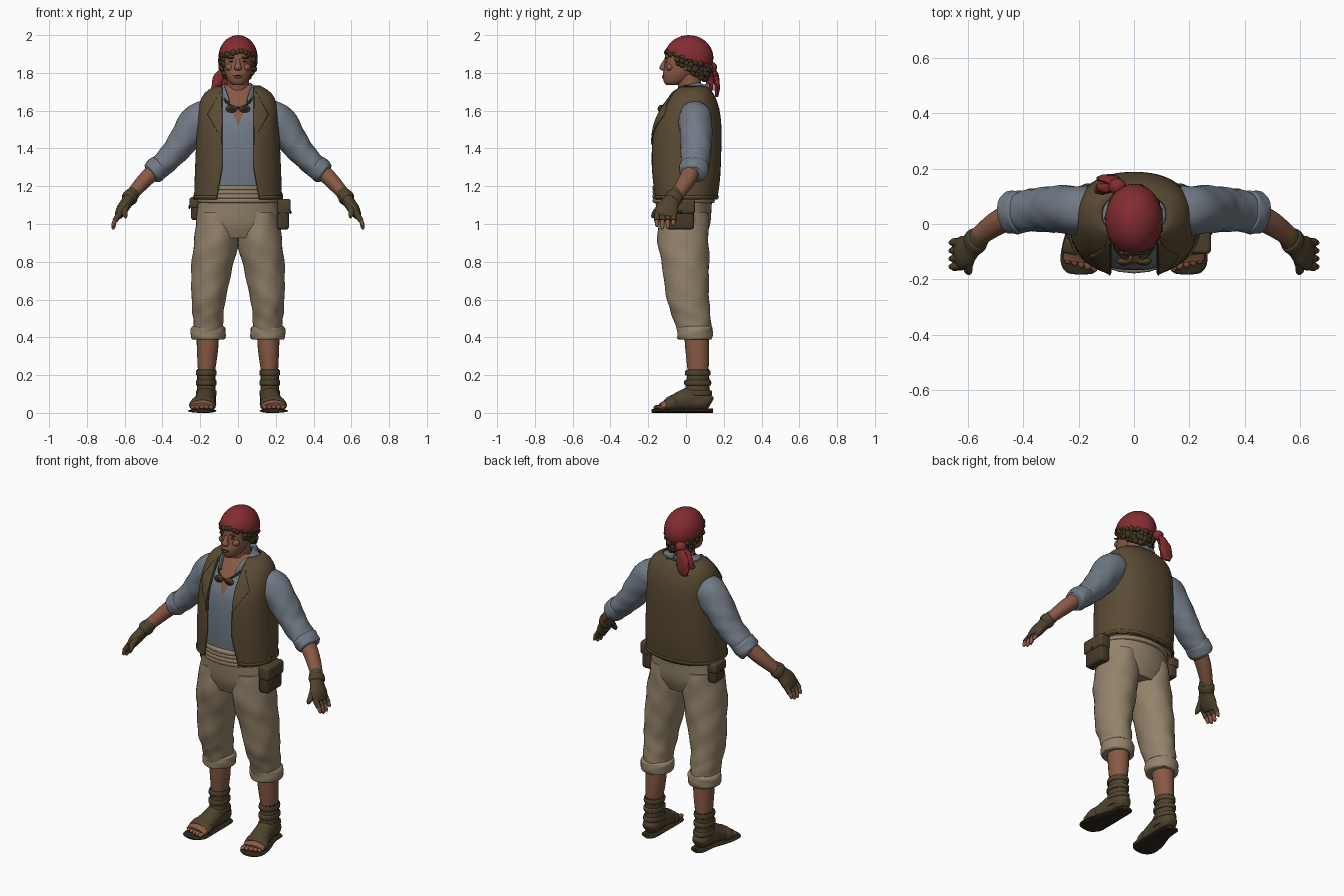
import bpy, bmesh, random
from math import sin, cos, pi, asin, radians
from mathutils import Vector, Matrix

random.seed(4)
cube = bpy.data.objects.get("Cube")
if cube:
    bpy.data.objects.remove(cube)


def material(name, r, g, b):
    m = bpy.data.materials.new(name)
    col = tuple((c / 255) ** 2.2 for c in (r, g, b)) + (1,)
    m.use_nodes = True
    m.diffuse_color = col
    node = next(n for n in m.node_tree.nodes if n.type == 'BSDF_PRINCIPLED')
    node.inputs["Base Color"].default_value = col
    node.inputs["Roughness"].default_value = 0.9
    return m


SKIN = material("tanned skin", 136, 90, 70)
SHIRT = material("blue grey linen", 112, 121, 132)
VEST = material("brown vest cloth", 90, 76, 55)
TROUSERS = material("khaki cloth", 146, 130, 106)
RED = material("red scarf cloth", 130, 48, 52)
LEATHER = material("olive leather", 80, 68, 49)
HAIR = material("dark brown hair", 70, 57, 40)
POUCH = material("dark pouch leather", 74, 60, 46)
SOLE = material("dark sole", 50, 43, 33)


def finish(name, bm, mat, normals=True):
    if normals:
        bmesh.ops.recalc_face_normals(bm, faces=bm.faces)
    me = bpy.data.meshes.new(name)
    bm.to_mesh(me)
    bm.free()
    me.materials.append(mat)
    ob = bpy.data.objects.new(name, me)
    bpy.context.collection.objects.link(ob)
    return ob


def paint(ob, mat, rule):
    ob.data.materials.append(mat)
    for p in ob.data.polygons:
        if rule(p.center):
            p.material_index = 1


def spline(pts, k=5):
    p = [Vector(q) for q in [pts[0], *pts, pts[-1]]]
    out = []
    for a, b, c, d in zip(p, p[1:], p[2:], p[3:]):
        for i in range(k):
            t = i / k
            out.append(b + (c - a) * (t / 2) + (a * 2 - b * 5 + c * 4 - d) * (t * t / 2)
                       + (b * 3 - a - c * 3 + d) * (t ** 3 / 2))
    return out + [p[-1]]


def tube(name, pts, mat, ref=(1, 0, 0), s=1, flat=False, fold=0, n=24):
    """Skin rings along a path; each point is x, y, z and two radii."""
    bm, rings = bmesh.new(), []
    path = spline(pts)
    for i, q in enumerate(path):
        nxt, prv = path[min(i + 1, len(path) - 1)], path[max(i - 1, 0)]
        t = Vector((0, 0, 1)) if flat else Vector((nxt - prv)[:3]).normalized()
        side = Vector(ref)
        side = (side - t * side.dot(t)).normalized()
        up = t.cross(side)
        ring = []
        for j in range(n):
            a = 2 * pi * j / n
            f = 1 + fold * (sin(5 * a + 0.8 * i) * 0.5 + sin(3 * a - 1.3 * i) * 0.6)
            v = Vector(q[:3]) + (side * cos(a) * q[3] + up * sin(a) * q[4]) * f
            ring.append(bm.verts.new((v.x * s, v.y, v.z)))
        rings.append(ring)
    for r, u in zip(rings, rings[1:]):
        for j in range(n):
            bm.faces.new((r[j], r[(j + 1) % n], u[(j + 1) % n], u[j]))
    bm.faces.new(rings[0])
    bm.faces.new(rings[-1])
    return finish(name, bm, mat)


def band(name, c, rx, ry, h, mat, s=1):
    """Flat strap or roll around an upright part."""
    x, y, z = c
    return tube(name, [(x, y, z - h, rx * .93, ry * .93), (x, y, z - h * .6, rx, ry),
                       (x, y, z + h * .6, rx, ry), (x, y, z + h, rx * .93, ry * .93)],
                mat, s=s, flat=True)


def ball(name, loc, size, mat, turn=0):
    bm = bmesh.new()
    bmesh.ops.create_uvsphere(bm, u_segments=16, v_segments=10, radius=1)
    bm.transform(Matrix.Translation(loc) @ Matrix.Rotation(turn, 4, 'Y') @ Matrix.Diagonal((*size, 1)))
    return finish(name, bm, mat)


def box(name, loc, size, mat, bevel):
    bm = bmesh.new()
    bmesh.ops.create_cube(bm, size=1)
    bm.transform(Matrix.Translation(loc) @ Matrix.Diagonal((*size, 1)))
    bmesh.ops.bevel(bm, geom=bm.edges[:], offset=bevel, segments=3, affect='EDGES', profile=.5)
    return finish(name, bm, mat)


# Torso profile: height, half width, front y, back y
TORSO = spline([(1.13, .222, -.165, .155), (1.25, .218, -.176, .17), (1.4, .212, -.178, .176),
                (1.52, .205, -.165, .176), (1.61, .198, -.125, .165), (1.68, .175, -.075, .14),
                (1.72, .125, -.04, .11), (1.745, .07, -.03, .085)], 8)


def torso(z):
    for a, b in zip(TORSO, TORSO[1:]):
        if z <= b[0]:
            return a.lerp(b, (z - a[0]) / (b[0] - a[0]))
    return TORSO[-1]


def shell(name, z0, z1, grow, mat, start, stop, thick=0, rows=30, n=48):
    """Sheet on the torso profile between two angles that depend on height."""
    bm, grid = bmesh.new(), []
    for i in range(rows + 1):
        z = z0 + (z1 - z0) * i / rows
        _, rx, yf, yb = torso(z)
        row = []
        for j in range(n + 1):
            a = start(z) + (stop(z) - start(z)) * j / n
            sx, cy = sin(a), cos(a)
            x = (rx + grow) * abs(sx) ** .85 * (1 if sx > 0 else -1)
            y = (yf + yb) / 2 - ((yb - yf) / 2 + grow) * abs(cy) ** .85 * (1 if cy > 0 else -1)
            row.append(bm.verts.new((x, y, z)))
        grid.append(row)
    for r, u in zip(grid, grid[1:]):
        for j in range(n):
            bm.faces.new((r[j], r[j + 1], u[j + 1], u[j]))
    ob = finish(name, bm, mat, False)
    if thick:
        mod = ob.modifiers.new("thickness", 'SOLIDIFY')
        mod.thickness, mod.offset = thick, 0
    return ob


def at_x(x, z):
    return asin(min(1, x / torso(z)[1]) ** (1 / .85))


def opening(z):
    return at_x(.08 + .03 * max(0, (1.3 - z) / .17), z)


# Shirt with an open neck cut in as a skin wedge
shirt = shell("shirt", 1.15, 1.735, -.012, SHIRT, lambda z: -pi, lambda z: pi, n=64)
bm = bmesh.new()
bm.from_mesh(shirt.data)
for side in (1, -1):
    bmesh.ops.bisect_plane(bm, geom=bm.verts[:] + bm.edges[:] + bm.faces[:],
                           plane_co=(0, 0, 1.52), plane_no=(side, 0, -.42))
bm.to_mesh(shirt.data)
bm.free()
paint(shirt, SKIN, lambda c: c.y < .0 and abs(c.x) < (c.z - 1.52) * .42)

# Vest, lapels and hem
shell("vest", 1.13, 1.728, .006, VEST, opening, lambda z: 2 * pi - opening(z), .01, n=64)
shell("vest_hem", 1.135, 1.15, .012, VEST, opening, lambda z: 2 * pi - opening(z), .008, rows=2, n=64)


def lapel_edge(z):
    return at_x(.08 + .07 * max(.05, 1 - abs(z - 1.58) / .13), z)


shell("left_lapel", 1.42, 1.7, .014, VEST, opening, lapel_edge, .008, n=8)
shell("right_lapel", 1.42, 1.7, .014, VEST, lambda z: -lapel_edge(z), lambda z: -opening(z), .008, n=8)

# Neck, shirt collar and head
tube("neck", [(0, .03, 1.64, .068, .065), (0, .022, 1.72, .06, .062), (0, .005, 1.82, .058, .065)], SKIN)
for s, side in ((1, "left"), (-1, "right")):
    tube(side + "_collar", [(0, .105, 1.725, .012, .03), (.055, .085, 1.725, .012, .03),
                            (.085, .02, 1.71, .012, .03), (.075, -.05, 1.68, .012, .032),
                            (.055, -.09, 1.64, .008, .02)], SHIRT, ref=(.8, -.3, .2), s=s, n=12)
tube("head", [(0, -.075, 1.735, .026, .03), (0, -.057, 1.753, .05, .06), (0, -.035, 1.79, .067, .088),
              (0, -.015, 1.83, .076, .1), (0, 0, 1.87, .08, .113), (0, .01, 1.91, .083, .118),
              (0, .012, 1.96, .06, .09)], SKIN, flat=True, n=32)
tube("nose", [(0, -.108, 1.872, .01, .008), (0, -.119, 1.845, .013, .014),
              (0, -.124, 1.825, .02, .017), (0, -.118, 1.812, .012, .008)], SKIN, flat=True, n=12)
ball("mouth", (0, -.121, 1.785), (.026, .005, .003), SOLE)
ball("lower_lip", (0, -.12, 1.777), (.02, .008, .006), SKIN)
for s, side in ((1, "left"), (-1, "right")):
    ball(side + "_eye", (s * .033, -.103, 1.86), (.014, .004, .004), SOLE)
    ball(side + "_eyebrow", (s * .035, -.105, 1.878), (.02, .007, .005), HAIR, s * .15)
    ball(side + "_cheek", (s * .042, -.085, 1.83), (.025, .02, .02), SKIN)
    ball(side + "_ear", (s * .083, .005, 1.84), (.01, .02, .03), SKIN)


# Curly hair under the scarf
def scarf_edge(y):
    return 1.922 - (y + .12) * .36


bm = bmesh.new()
for i in range(30):
    a = 2 * pi * i / 30
    x, y = .09 * sin(a), .014 - .112 * cos(a)
    for row in range(1 if cos(a) > .6 else 3 if cos(a) > -.2 else 4):
        spot = Vector((x * (1 - .04 * row), y * (1 - .05 * row), scarf_edge(y) - .004 - .02 * row))
        spot += Vector([random.uniform(-.005, .005) for _ in range(3)])
        bmesh.ops.create_icosphere(bm, subdivisions=2, radius=random.uniform(.014, .019),
                                   matrix=Matrix.Translation(spot))
finish("curly_hair", bm, HAIR)

# Head scarf: dome cut along a sloping edge, knot and tails
bm = bmesh.new()
bmesh.ops.create_uvsphere(bm, u_segments=32, v_segments=20, radius=1)
bm.transform(Matrix.Translation((0, .015, 1.88)) @ Matrix.Diagonal((.104, .13, .12, 1)))
bmesh.ops.bisect_plane(bm, geom=bm.verts[:] + bm.edges[:] + bm.faces[:], plane_co=(0, -.12, 1.918),
                       plane_no=(0, .36, 1), clear_inner=True)
scarf = finish("head_scarf", bm, RED)
scarf.modifiers.new("thickness", 'SOLIDIFY').thickness = .008
ball("scarf_knot", (-.06, .135, 1.83), (.032, .03, .028), RED)
tube("scarf_tail_long", [(-.06, .14, 1.83, .015, .012), (-.085, .16, 1.78, .034, .014),
                         (-.095, .165, 1.72, .04, .014), (-.1, .162, 1.675, .022, .008)], RED, fold=.12)
tube("scarf_tail_short", [(-.06, .13, 1.83, .015, .012), (-.1, .13, 1.78, .026, .02),
                          (-.118, .125, 1.71, .026, .02)], RED, fold=.12)

# Goggles hanging on a cord
tube("goggle_cord", [(-.075, -.03, 1.7, .006, .006), (-.06, -.1, 1.645, .006, .006),
                     (0, -.135, 1.615, .006, .006), (.06, -.1, 1.645, .006, .006),
                     (.075, -.03, 1.7, .006, .006)], LEATHER, ref=(0, 0, 1), n=8)
for s, side in ((1, "left"), (-1, "right")):
    ball(side + "_goggle_rim", (s * .035, -.135, 1.61), (.03, .012, .021), LEATHER)
    ball(side + "_goggle_lens", (s * .035, -.142, 1.61), (.021, .008, .014), SOLE)

# Hips and sash
tube("trouser_seat", [(0, -.01, 1.2, .2, .155), (0, -.012, 1.1, .212, .148), (0, -.01, 1.0, .222, .138),
                      (0, -.01, .925, .19, .11)], TROUSERS, flat=True, n=40)
for i in range(4):
    band("sash_fold", (0, -.012, 1.125 + .022 * i), .214 - .002 * i, .163 + .002 * (i % 2), .014, TROUSERS)

# Belt pouches
for name, x, y, z, w, d, h in (("left_pouch", .238, -.03, 1.05, .065, .145, .16),
                               ("right_pouch", -.222, .03, 1.08, .055, .1, .12)):
    k = 1 if x > 0 else -1
    box(name, (x, y, z), (w, d, h), POUCH, .018)
    box(name + "_flap", (x + k * .005, y, z + h * .27), (w + .006, d + .01, h * .5), LEATHER, .014)
    ball(name + "_button", (x + k * (w / 2 + .008), y, z + h * .08), (.005, .01, .01), SOLE)
    box(name + "_loop", (x - k * .01, y, z + h * .55), (.02, .04, .05), LEATHER, .005)

# Arms and legs
Y = (0, 1, 0)
for s, side in ((1, "left_"), (-1, "right_")):
    tube(side + "sleeve", [(.13, .05, 1.57, .07, .07), (.2, .05, 1.555, .088, .094), (.28, .053, 1.455, .085, .082),
                           (.335, .052, 1.38, .08, .07), (.4, .045, 1.315, .075, .062),
                           (.435, .042, 1.285, .07, .056)], SHIRT, Y, s, fold=.035)
    tube(side + "sleeve_roll", [(.405, .045, 1.315, .068, .055), (.415, .044, 1.305, .078, .064),
                                (.45, .04, 1.272, .076, .062), (.462, .038, 1.262, .06, .05)],
         SHIRT, Y, s, fold=.03)
    tube(side + "forearm", [(.43, .035, 1.295, .046, .044), (.5, .0, 1.225, .044, .04),
                            (.58, -.06, 1.135, .032, .03)], SKIN, Y, s)
    tube(side + "glove", [(.548, -.04, 1.17, .034, .034), (.565, -.055, 1.15, .042, .037),
                          (.588, -.08, 1.115, .047, .032), (.612, -.1, 1.08, .06, .031),
                          (.632, -.108, 1.045, .056, .022), (.638, -.11, 1.035, .045, .012)], LEATHER, Y, s)
    tube(side + "glove_strap", [(.562, -.053, 1.153, .04, .036), (.568, -.058, 1.146, .047, .042),
                                (.58, -.07, 1.13, .047, .04), (.585, -.075, 1.124, .04, .033)], LEATHER, Y, s)
    for i, drop in enumerate((.005, -.008, -.006, .01)):
        y = -.152 + .029 * i
        tube(side + "finger", [(.63, y, 1.05, .013, .013), (.65, y - .002, 1.02, .012, .012),
                               (.66, y - .002, .99 + drop, .01, .01), (.66, y, .98 + drop, .004, .004)],
             SKIN, Y, s, n=10)
        tube(side + "glove_finger", [(.622, y, 1.06, .016, .017), (.652, y - .002, 1.017, .0155, .0155)],
             LEATHER, Y, s, n=10)
    tube(side + "thumb", [(.592, -.12, 1.1, .02, .02), (.6, -.155, 1.07, .017, .017),
                          (.597, -.172, 1.045, .013, .013), (.595, -.178, 1.032, .005, .005)], LEATHER, Y, s, n=12)

    tube(side + "trouser_leg", [(.108, -.012, 1.06, .1, .13), (.118, -.014, .9, .117, .135),
                                (.14, .0, .75, .107, .122), (.156, .01, .6, .09, .112),
                                (.158, .032, .5, .08, .1), (.158, .045, .42, .076, .088)],
         TROUSERS, s=s, flat=True, fold=.03, n=32)
    tube(side + "trouser_cuff", [(.158, .047, .388, .07, .075), (.158, .047, .395, .09, .092),
                                 (.158, .047, .445, .092, .094), (.158, .045, .46, .078, .088)],
         TROUSERS, s=s, flat=True, fold=.02)
    tube(side + "calf", [(.16, .055, .42, .06, .065), (.162, .06, .32, .055, .062),
                         (.168, .065, .2, .043, .054)], SKIN, s=s, flat=True)
    tube(side + "boot_shaft", [(.168, .065, .232, .049, .058), (.168, .062, .15, .048, .062),
                               (.168, .055, .05, .053, .077)], LEATHER, s=s, flat=True)
    for z in (.105, .16, .212):
        band(side + "boot_strap", (.168, .062, z), .055, .068 + (.2 - z) * .08, .014, LEATHER, s)
    foot = tube(side + "foot", [(.165, .132, .05, .022, .03), (.166, .11, .06, .045, .045),
                                (.17, .04, .075, .052, .065), (.177, -.03, .062, .056, .052),
                                (.187, -.09, .042, .066, .036), (.192, -.135, .032, .064, .02)],
                LEATHER, s=s)
    paint(foot, SKIN, lambda c: c.y < -.11)
    tube(side + "toe_strap", [(.182, -.06, .05, .06, .042), (.184, -.07, .048, .068, .046),
                              (.189, -.1, .038, .071, .037), (.19, -.108, .036, .064, .03)], LEATHER, s=s)
    for i in range(5):
        ball(side + "toe", (s * (.142 + .024 * i), -.15 + .007 * i, .03), (.014, .023, .012), SKIN)
    tube(side + "sole", [(.165, .142, .011, .018, .011), (.165, .125, .011, .045, .011),
                         (.168, .04, .011, .052, .011), (.185, -.07, .011, .071, .011),
                         (.191, -.14, .011, .074, .011), (.191, -.175, .011, .05, .011),
                         (.191, -.182, .011, .02, .008)], SOLE, s=s)

# Smooth shading with crisp creases
bpy.ops.object.select_all(action='DESELECT')
for ob in bpy.context.scene.objects:
    if ob.type == 'MESH':
        ob.select_set(True)
        bpy.context.view_layer.objects.active = ob
bpy.ops.object.shade_smooth_by_angle(angle=radians(40))
